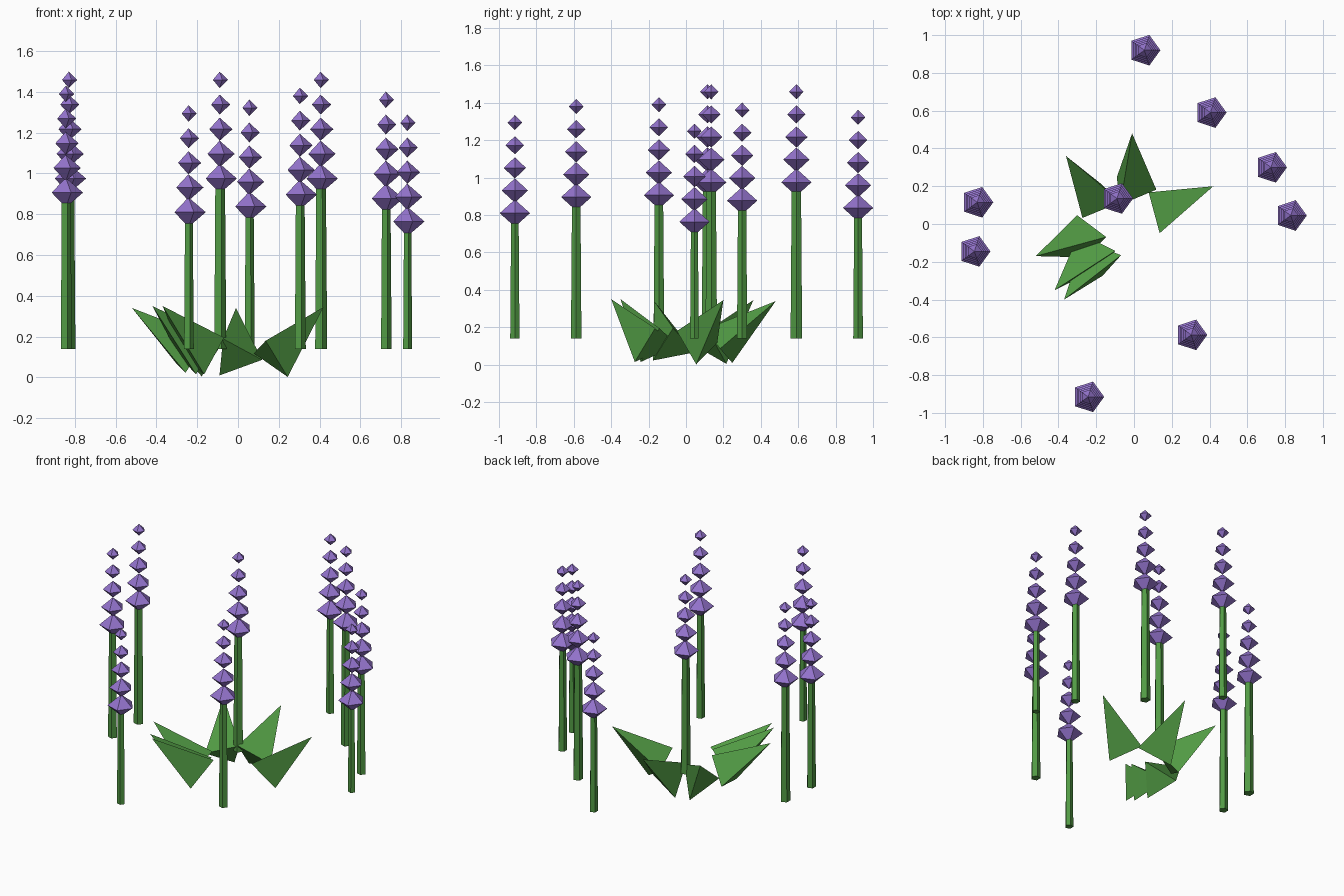
import bpy, bmesh, math
from mathutils import Vector, Matrix

cube = bpy.data.objects.get("Cube")
if cube:
    bpy.data.objects.remove(cube, do_unlink=True)


def make_material(name, rgb):
    mat = bpy.data.materials.new(name)
    mat.use_nodes = True
    color = (*rgb, 1.0)
    mat.diffuse_color = color
    mat.node_tree.nodes["Principled BSDF"].inputs["Base Color"].default_value = color
    return mat


GREEN = make_material("leaf green", (0.084, 0.328, 0.058))
PURPLE = make_material("blossom purple", (0.29, 0.17, 0.60))


def finish(name, bm, mat):
    bmesh.ops.recalc_face_normals(bm, faces=bm.faces)
    mesh = bpy.data.meshes.new(name)
    bm.to_mesh(mesh)
    bm.free()
    mesh.materials.append(mat)
    obj = bpy.data.objects.new(name, mesh)
    bpy.context.collection.objects.link(obj)
    return obj


def ring(bm, sides, center, radius, u, v, roll=0.0):
    angles = [roll + 2 * math.pi * i / sides for i in range(sides)]
    return [bm.verts.new(center + radius * (math.cos(a) * u + math.sin(a) * v))
            for a in angles]


def fan(bm, loop, apex):
    for i, vert in enumerate(loop):
        bm.faces.new((vert, loop[(i + 1) % len(loop)], apex))


X, Y, Z = Vector((1, 0, 0)), Vector((0, 1, 0)), Vector((0, 0, 1))
STEM_BASE, BUD_STEP, BUDS = 0.14, 0.121, 5


def add_stem(name, x, y, top):
    """Tapered five-sided stalk, thicker when taller."""
    bm = bmesh.new()
    height = top - STEM_BASE
    radius = 0.039 * height
    bmesh.ops.create_cone(bm, segments=5, cap_ends=True, radius1=radius,
                          radius2=radius * 0.8, depth=height)
    # Turn one corner towards +x
    first = min((v for v in bm.verts), key=lambda v: v.co.z)
    turn = -math.atan2(first.co.y, first.co.x)
    bmesh.ops.transform(bm, verts=bm.verts, matrix=Matrix.Translation(
        (x, y, STEM_BASE + height / 2)) @ Matrix.Rotation(turn, 4, "Z"))
    finish(name, bm, GREEN)


def add_blossom(name, x, y, bottom):
    """Stack of shrinking five-sided double pyramids."""
    bm = bmesh.new()
    for i in range(BUDS):
        radius = 0.085 - 0.011 * i
        half = Z * (0.073 - 0.0082 * i)
        center = Vector((x, y, bottom + BUD_STEP * i))
        loop = ring(bm, 5, center, radius, X, Y)
        fan(bm, loop, bm.verts.new(center + half))
        fan(bm, loop, bm.verts.new(center - half))
    finish(name, bm, PURPLE)


def add_leaf(name, tip, heading, roll):
    """Three-sided spike leaning outwards along its heading."""
    bm = bmesh.new()
    phi, lift = math.radians(heading), math.radians(39)
    out = Vector((math.cos(phi), math.sin(phi), 0))
    side = Vector((math.sin(phi), -math.cos(phi), 0))
    axis = out * math.cos(lift) + Z * math.sin(lift)
    up = Z * math.cos(lift) - out * math.sin(lift)
    tip = Vector(tip)
    loop = ring(bm, 3, tip - axis * 0.39, 0.134, side, up, math.radians(roll))
    fan(bm, loop, bm.verts.new(tip))
    bm.faces.new(loop)
    finish(name, bm, GREEN)


# Flowers: x, y and height of the lowest bud
flowers = [
    (0.055, 0.92, 0.838), (0.405, 0.59, 0.975), (0.725, 0.30, 0.877),
    (0.83, 0.045, 0.764), (-0.83, 0.115, 0.975), (-0.845, -0.145, 0.906),
    (0.303, -0.587, 0.896), (-0.243, -0.915, 0.81), (-0.09, 0.135, 0.975),
]
for n, (x, y, bottom) in enumerate(flowers, 1):
    add_stem(f"stem_{n}", x, y, bottom)
    add_blossom(f"blossom_{n}", x, y, bottom)

# Leaves: tip, heading and roll
leaves = [
    ((-0.01, 0.48, 0.34), 89, -5), ((-0.36, 0.36, 0.345), 128, 54),
    ((0.42, 0.20, 0.345), 28, 50), ((-0.52, -0.17, 0.34), 200, -16),
    ((-0.42, -0.35, 0.35), 223, 0), ((-0.37, -0.40, 0.35), 228, 0),
]
for n, leaf in enumerate(leaves, 1):
    add_leaf(f"leaf_{n}", *leaf)
